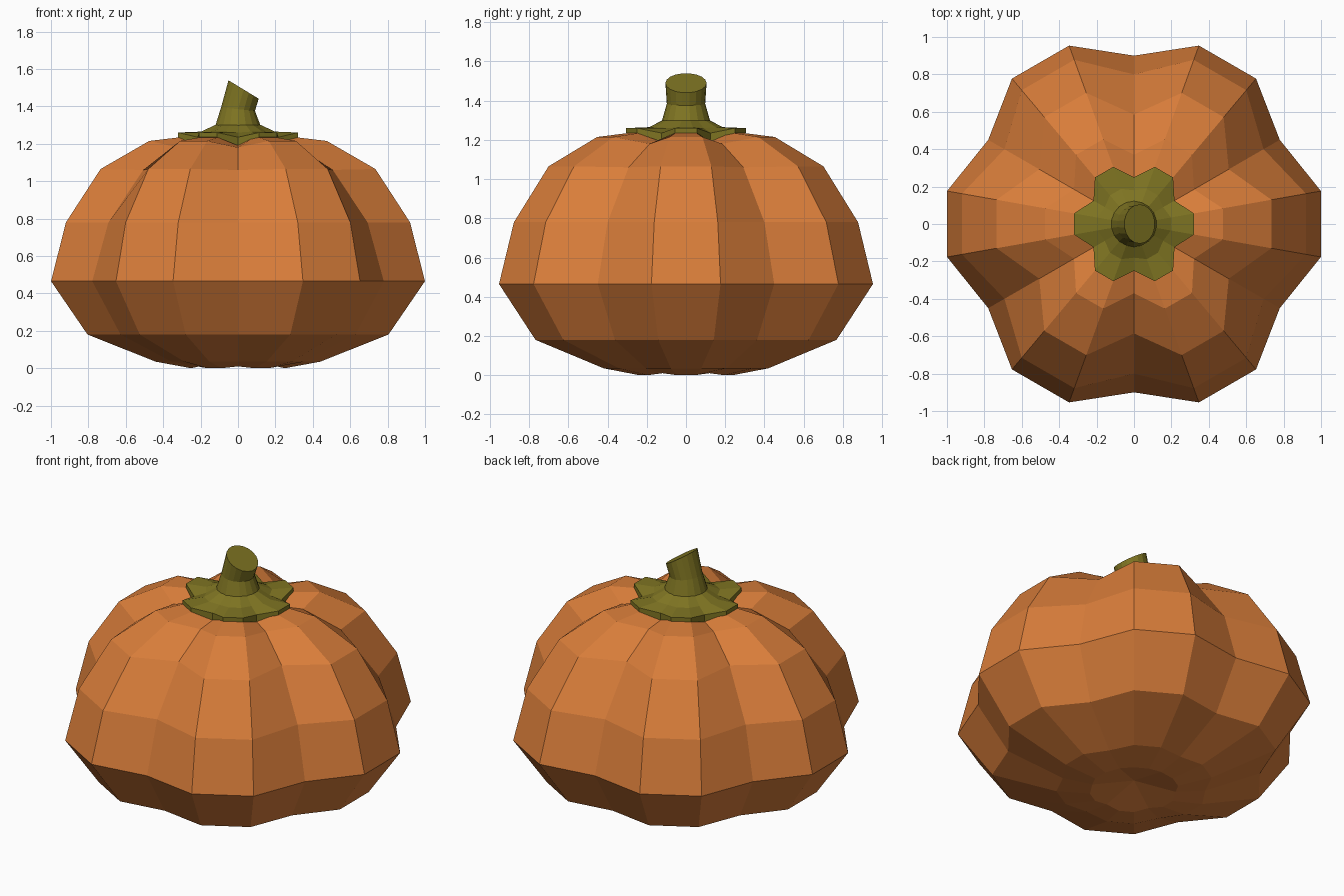
import bpy, bmesh, math

if "Cube" in bpy.data.objects:
    bpy.data.objects.remove(bpy.data.objects["Cube"])

N = 18  # six lobes, each made of valley + two ridge columns


def material(name, rgb):
    m = bpy.data.materials.new(name)
    m.diffuse_color = (*rgb, 1)
    m.use_nodes = True
    m.node_tree.nodes["Principled BSDF"].inputs["Base Color"].default_value = m.diffuse_color
    return m


def is_valley(k):
    return k % 3 == 1  # columns at 30, 90, 150 ... degrees


def lobed_ring(ridge, valley):
    """Ring of points; ridge and valley are (radius, z)."""
    pts = []
    for k in range(N):
        a = math.radians(10 + 20 * k)
        r, z = valley if is_valley(k) else ridge
        pts.append((r * math.cos(a), r * math.sin(a), z))
    return pts


def tilted_ring(cx, cz, rx, ry, slope):
    """Ring whose height falls towards +x by the given slope."""
    pts = []
    for k in range(N):
        a = math.radians(10 + 20 * k)
        dx = rx * math.cos(a)
        pts.append((cx + dx, ry * math.sin(a), cz - slope * dx))
    return pts


def loft(name, rings, mat, bottom=None, top=None):
    """Skin rings from bottom to top; ends close to a point or a flat cap."""
    bm = bmesh.new()
    rows = [[bm.verts.new(p) for p in ring] for ring in rings]
    for a, b in zip(rows, rows[1:]):
        for k in range(N):
            j = (k + 1) % N
            bm.faces.new((a[k], a[j], b[j], b[k]))
    for row, z in ((rows[0], bottom), (rows[-1], top)):
        if z is None:
            bm.faces.new(row)
        else:
            c = bm.verts.new((0, 0, z))
            for k in range(N):
                bm.faces.new((row[k], row[(k + 1) % N], c))
    bmesh.ops.recalc_face_normals(bm, faces=bm.faces)
    me = bpy.data.meshes.new(name)
    bm.to_mesh(me)
    bm.free()
    me.materials.append(mat)
    ob = bpy.data.objects.new(name, me)
    bpy.context.collection.objects.link(ob)
    return ob


orange = material("pumpkin orange", (0.69, 0.205, 0.042))
green = material("stem olive", (0.21, 0.175, 0.016))

# Ribbed body: (ridge radius, z), (valley radius, z)
body = [
    ((0.254, 0.0), (0.24, 0.01)),
    ((0.447, 0.035), (0.41, 0.035)),
    ((0.817, 0.18), (0.725, 0.18)),
    ((1.015, 0.465), (0.90, 0.465)),
    ((0.934, 0.78), (0.80, 0.78)),
    ((0.746, 1.065), (0.585, 1.06)),
    ((0.482, 1.215), (0.37, 1.18)),
    ((0.27, 1.24), (0.21, 1.195)),
]
loft("pumpkin_body", [lobed_ring(*r) for r in body], orange, bottom=0.06, top=1.18)

# Leafy collar draped over the ribs
collar = [
    ((0.325, 1.235), (0.25, 1.19)),
    ((0.325, 1.26), (0.25, 1.235)),
    ((0.20, 1.265), (0.18, 1.26)),
    ((0.125, 1.30), (0.12, 1.30)),
]
loft("collar", [lobed_ring(*r) for r in collar], green, bottom=1.2)

# Stem bending to +x with a slanted cut
loft("stem", [
    tilted_ring(0.0, 1.29, 0.125, 0.125, 0.0),
    tilted_ring(0.0, 1.385, 0.092, 0.098, 0.1),
    tilted_ring(0.03, 1.49, 0.082, 0.105, 0.61),
], green)
